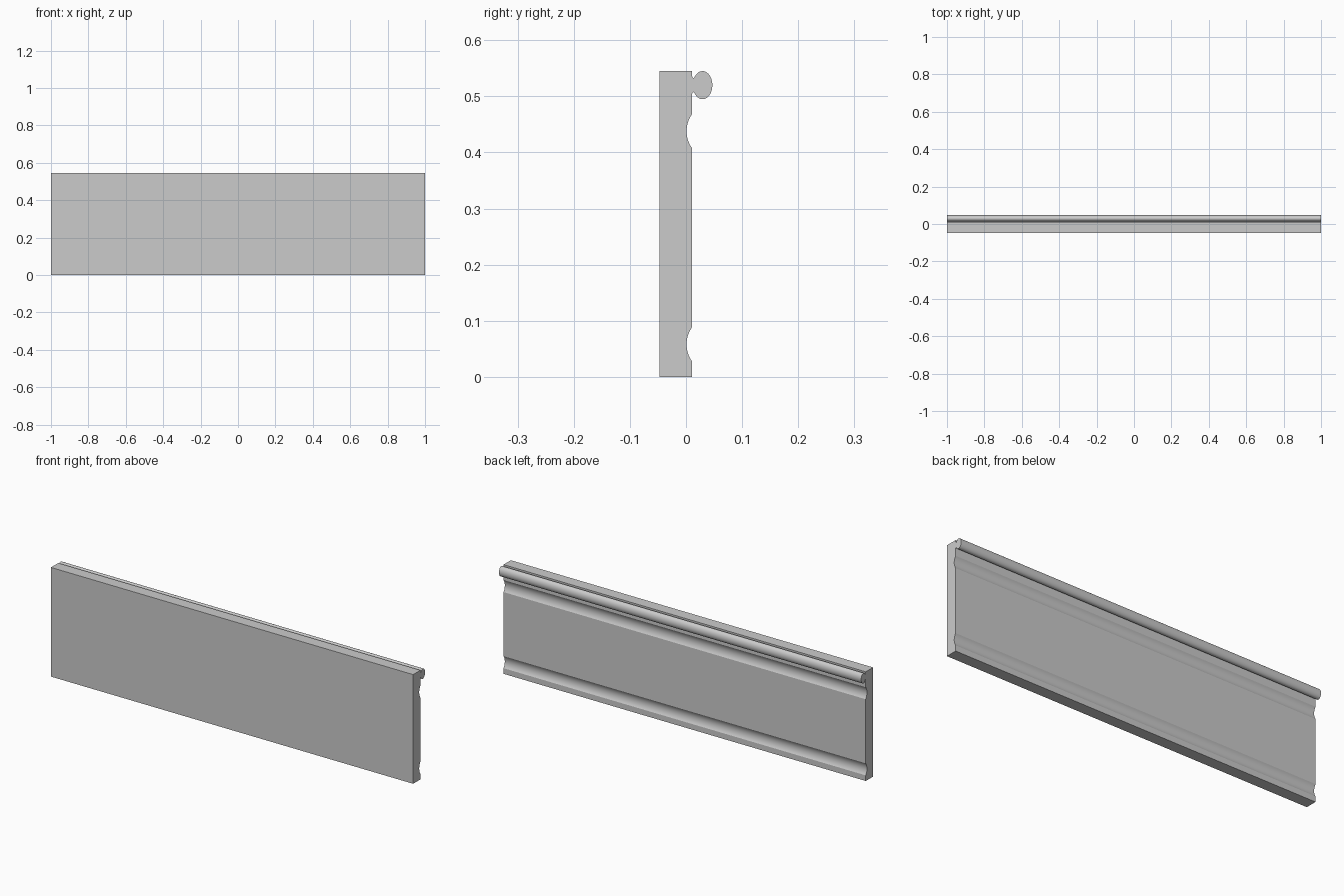
import bpy, bmesh
from math import sin, cos, asin, radians

if "Cube" in bpy.data.objects:
    bpy.data.objects.remove(bpy.data.objects["Cube"])

HALF_LEN = 1.0
BACK, FACE, TOP = -0.047, 0.0105, 0.545


def cove(z_mid, half=0.03, depth=0.0095, steps=12):
    """Shallow concave arc cut into the face, listed from bottom to top."""
    r = (half * half + depth * depth) / (2 * depth)
    a = asin(half / r)
    cy = FACE - depth + r
    return [(cy - r * cos(t), z_mid + r * sin(t))
            for t in (-a + 2 * a * i / steps for i in range(steps + 1))]


def bead(cy=0.0295, cz=0.52, ry=0.0175, rz=0.025, a=151, steps=32):
    """Oval nose, from the lower neck round to the upper neck."""
    return [(cy + ry * cos(t), cz + rz * sin(t))
            for t in (radians(-a + 2 * a * i / steps) for i in range(steps + 1))]


# Moulding cross-section (y, z)
profile = [(BACK, 0), (FACE, 0)]
profile += cove(0.058) + cove(0.438)
profile += [(FACE, 0.504), (0.0125, 0.507)]
profile += bead()
profile += [(0.0125, 0.533), (FACE, 0.536), (FACE, TOP), (BACK, TOP)]

# Sweep the section along the board length
bm = bmesh.new()
section = bm.faces.new([bm.verts.new((-HALF_LEN, y, z)) for y, z in profile])
swept = bmesh.ops.extrude_face_region(bm, geom=[section], use_keep_orig=True)
verts = [g for g in swept["geom"] if isinstance(g, bmesh.types.BMVert)]
bmesh.ops.translate(bm, verts=verts, vec=(2 * HALF_LEN, 0, 0))
bmesh.ops.recalc_face_normals(bm, faces=bm.faces)

mesh = bpy.data.meshes.new("moulding_board")
bm.to_mesh(mesh)
bm.free()
board = bpy.data.objects.new("moulding_board", mesh)
bpy.context.collection.objects.link(board)

# Smooth curves, crisp arrises
bpy.context.view_layer.objects.active = board
board.select_set(True)
bpy.ops.object.shade_smooth_by_angle(angle=radians(25))
